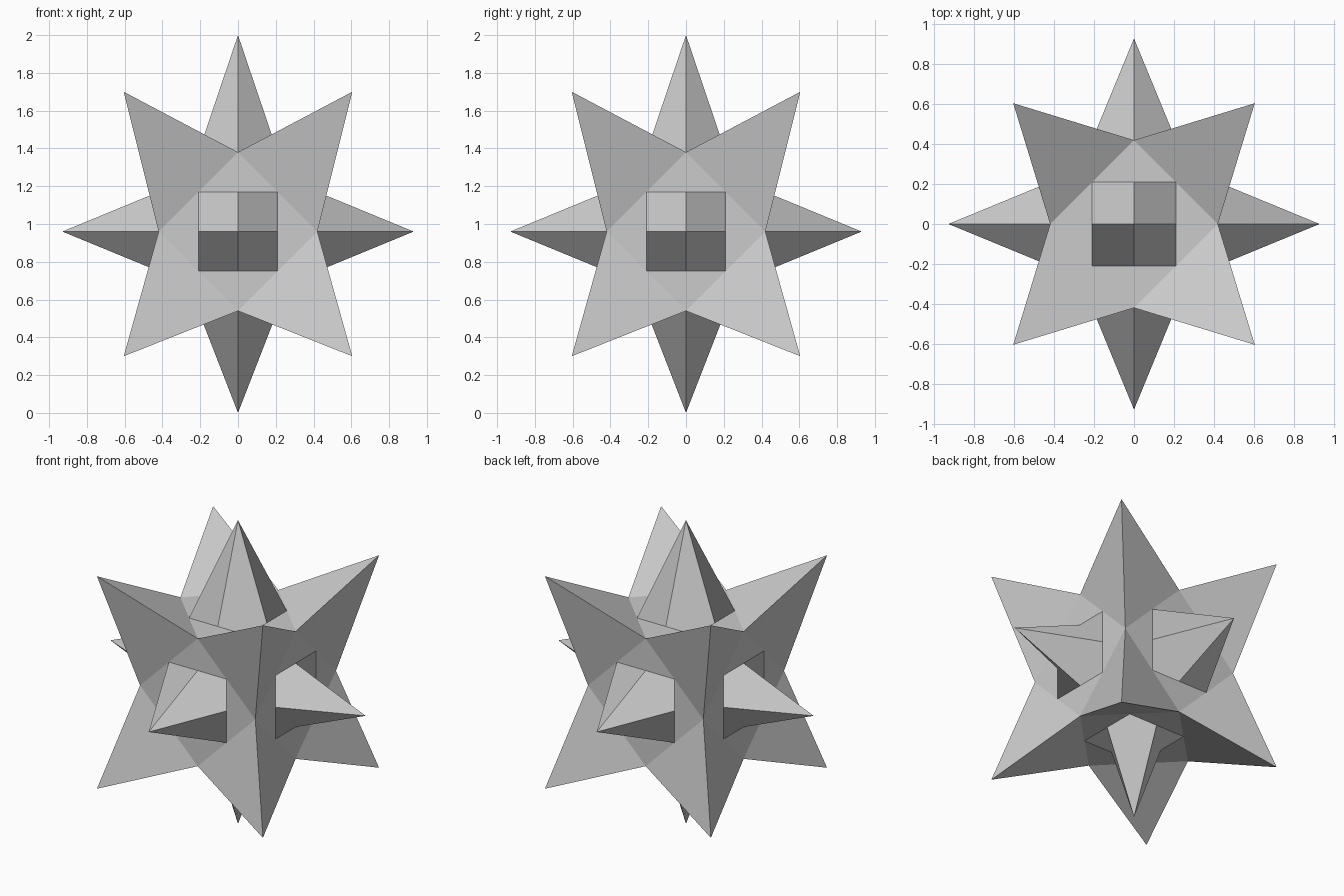
import bpy
from itertools import product
from mathutils import Vector
from mathutils.geometry import normal

cube = bpy.data.objects.get("Cube")
if cube:
    bpy.data.objects.remove(cube, do_unlink=True)

CENTRE = Vector((0, 0, 0.96))
CORE = 0.42          # half size of the cuboctahedral core
HALF = CORE / 2      # half width of the square spike bases
SIGNS = (-1, 1)

grey = bpy.data.materials.new("light_grey")
grey.use_nodes = True
grey.diffuse_color = (0.6, 0.6, 0.6, 1)
grey.node_tree.nodes["Principled BSDF"].inputs["Base Color"].default_value = grey.diffuse_color


def outward(points):
    """Wind a face outward while keeping its first corner."""
    middle = sum(points, Vector()) / len(points)
    if normal(points).dot(middle) < 0:
        points = points[:1] + points[:0:-1]
    return points


def make_part(name, faces):
    """Build one flat-shaded object, sharing coincident corners."""
    index, polygons = {}, []
    for face in faces:
        polygons.append([index.setdefault(tuple(round(c, 4) for c in p), len(index))
                         for p in outward(face)])
    mesh = bpy.data.meshes.new(name)
    mesh.from_pydata(list(index), [], polygons)
    mesh.materials.append(grey)
    part = bpy.data.objects.new(name, mesh)
    part.location = CENTRE
    bpy.context.collection.objects.link(part)


def axis_point(axis, out, u, v):
    """Place a point at a distance along an axis and offsets across it."""
    p = Vector()
    p[axis], p[(axis + 1) % 3], p[(axis + 2) % 3] = out, u, v
    return p


# Core: corner triangles left around each square spike base
core = []
for axis, s in product(range(3), SIGNS):
    out = s * CORE
    for t in SIGNS:
        core.append([axis_point(axis, out, t * CORE, 0), axis_point(axis, out, t * HALF, HALF),
                     axis_point(axis, out, t * HALF, 0), axis_point(axis, out, t * HALF, -HALF)])
        core.append([axis_point(axis, out, 0, t * CORE), axis_point(axis, out, HALF, t * HALF),
                     axis_point(axis, out, 0, t * HALF), axis_point(axis, out, -HALF, t * HALF)])
make_part("core", core)

# Six axis spikes: folded quads with ridges running to the base edge middles
names = {(0, 1): "left_spike", (0, -1): "right_spike", (1, 1): "back_spike",
         (1, -1): "front_spike", (2, 1): "top_spike", (2, -1): "bottom_spike"}
for (axis, s), name in names.items():
    reach = 0.93 if axis < 2 else (1.04 if s > 0 else 0.96)
    quads = []
    for a, b in product(SIGNS, SIGNS):
        quad = [axis_point(axis, s * reach, 0, 0), axis_point(axis, s * CORE, a * HALF, 0),
                axis_point(axis, s * CORE, a * HALF, b * HALF), axis_point(axis, s * CORE, 0, b * HALF)]
        # The first corner decides where the quad folds
        if axis == 0 or name == "bottom_spike":
            quad = quad[1:] + quad[:1]
        quads.append(quad)
    make_part(name, quads)

# Eight corner spikes on the triangular sides of the core
for sx, sy, sz in product(SIGNS, SIGNS, SIGNS):
    sign = (sx, sy, sz)
    tip = Vector((0.605 * sx, 0.605 * sy, 0.74 if sz > 0 else -0.66))
    sides = []
    for axis in range(3):
        out = sign[axis] * CORE
        u, v = sign[(axis + 1) % 3], sign[(axis + 2) % 3]
        sides.append([tip, axis_point(axis, out, u * CORE, 0),
                      axis_point(axis, out, u * HALF, v * HALF), axis_point(axis, out, 0, v * CORE)])
    make_part("_".join(("upper" if sz > 0 else "lower", "back" if sy > 0 else "front",
                        "left" if sx > 0 else "right", "corner_spike")), sides)
